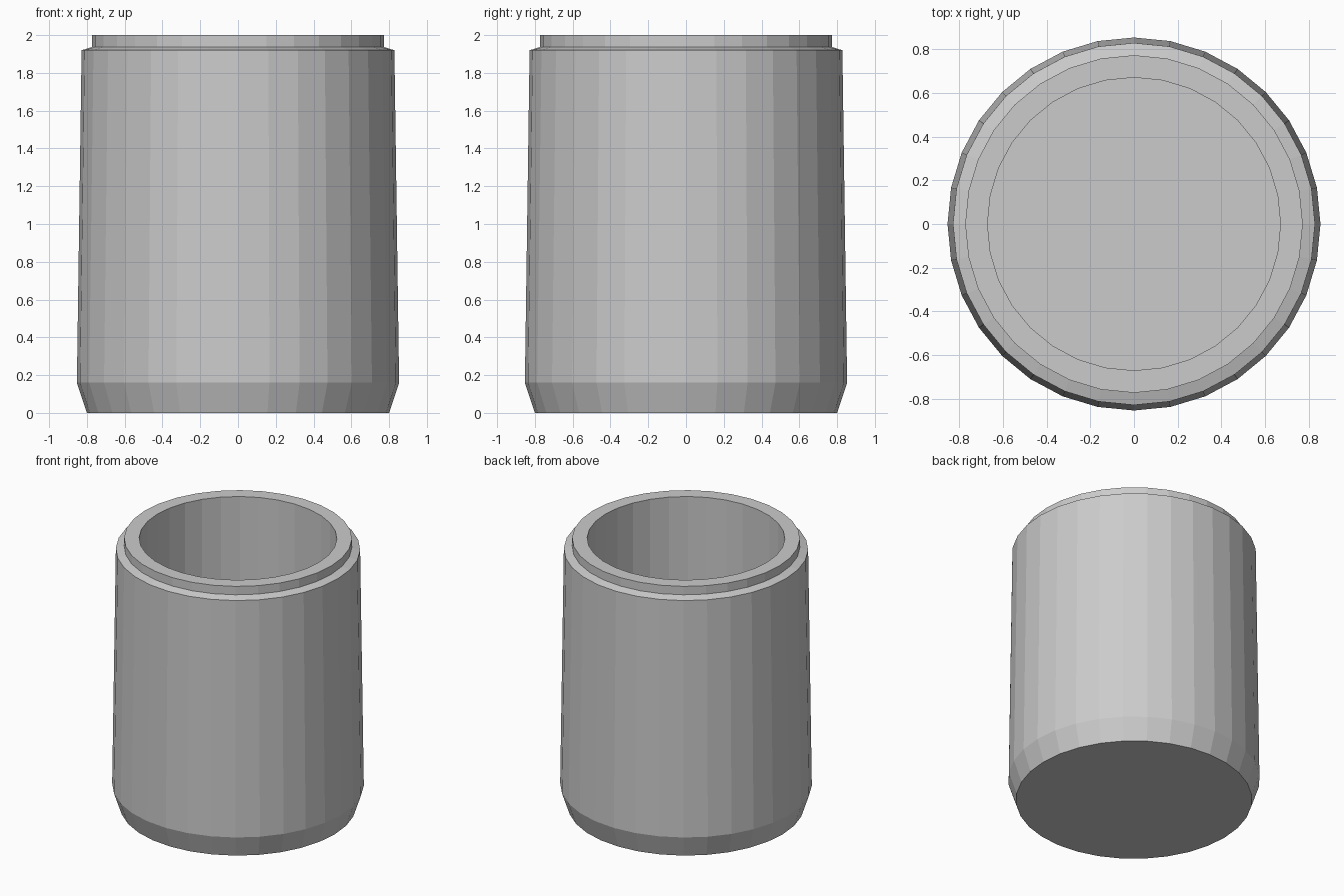
import bpy, bmesh, math

if "Cube" in bpy.data.objects:
    bpy.data.objects.remove(bpy.data.objects["Cube"])

SIDES = 32


def lathe(name, profile):
    """Revolve (radius, z) points around z; radius 0 makes a closed flat end."""
    bm = bmesh.new()
    rings = []
    for r, z in profile:
        rings.append([bm.verts.new((r * math.cos(2 * math.pi * i / SIDES),
                                    r * math.sin(2 * math.pi * i / SIDES), z))
                      for i in range(SIDES)])
    for a, b in zip(rings, rings[1:]):
        for i in range(SIDES):
            j = (i + 1) % SIDES
            bm.faces.new((a[i], a[j], b[j], b[i]))
    # outer base and inner floor
    bm.faces.new(rings[0][::-1])
    bm.faces.new(rings[-1])
    bmesh.ops.recalc_face_normals(bm, faces=bm.faces[:])
    mesh = bpy.data.meshes.new(name)
    bm.to_mesh(mesh)
    bm.free()
    obj = bpy.data.objects.new(name, mesh)
    bpy.context.collection.objects.link(obj)
    return obj


# Hollow jar: chamfered foot, tapered wall, shoulder, neck, inner wall, floor
lathe("jar_body", [
    (0.80, 0.0),
    (0.853, 0.16),
    (0.828, 1.92),
    (0.772, 1.937),
    (0.772, 2.0),
    (0.67, 2.0),
    (0.67, 0.10),
])
